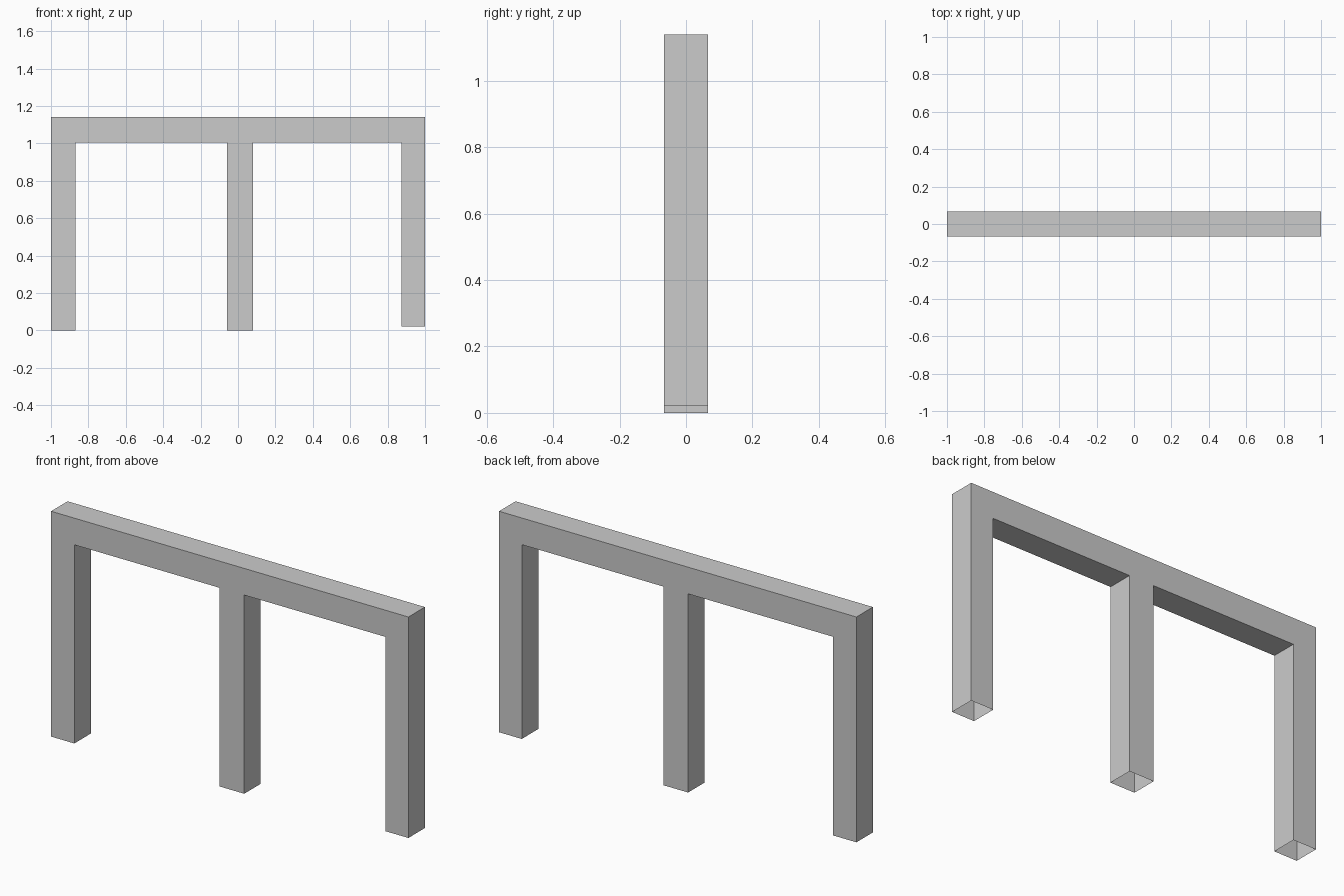
import bpy
import bmesh

if "Cube" in bpy.data.objects:
    bpy.data.objects.remove(bpy.data.objects["Cube"])

HALF_DEPTH = 0.066
BEAM_BOTTOM, BEAM_TOP = 1.005, 1.14
# Legs: left x, right x, foot z
LEGS = [(-1.0, -0.87, 0.0), (-0.058, 0.081, 0.0), (0.873, 1.0, 0.022)]

# Front outline: beam top, then down and up around each leg
outline = [(1.0, BEAM_TOP), (-1.0, BEAM_TOP)]
for i, (x0, x1, foot) in enumerate(LEGS):
    if i > 0:
        outline.append((x0, BEAM_BOTTOM))
    outline += [(x0, foot), (x1, foot)]
    if i < len(LEGS) - 1:
        outline.append((x1, BEAM_BOTTOM))

# Extrude the outline through the depth
bm = bmesh.new()
front = bm.faces.new([bm.verts.new((x, -HALF_DEPTH, z)) for x, z in outline])
result = bmesh.ops.extrude_face_region(bm, geom=[front], use_keep_orig=True)
moved = [v for v in result["geom"] if isinstance(v, bmesh.types.BMVert)]
bmesh.ops.translate(bm, verts=moved, vec=(0, 2 * HALF_DEPTH, 0))
bmesh.ops.recalc_face_normals(bm, faces=bm.faces[:])

# The hollow legs are open at the foot
feet = [f for f in bm.faces if max(v.co.z for v in f.verts) < 0.1]
bmesh.ops.delete(bm, geom=feet, context='FACES_ONLY')

mesh = bpy.data.meshes.new("three_leg_frame")
bm.to_mesh(mesh)
bm.free()
frame = bpy.data.objects.new("three_leg_frame", mesh)
bpy.context.collection.objects.link(frame)
